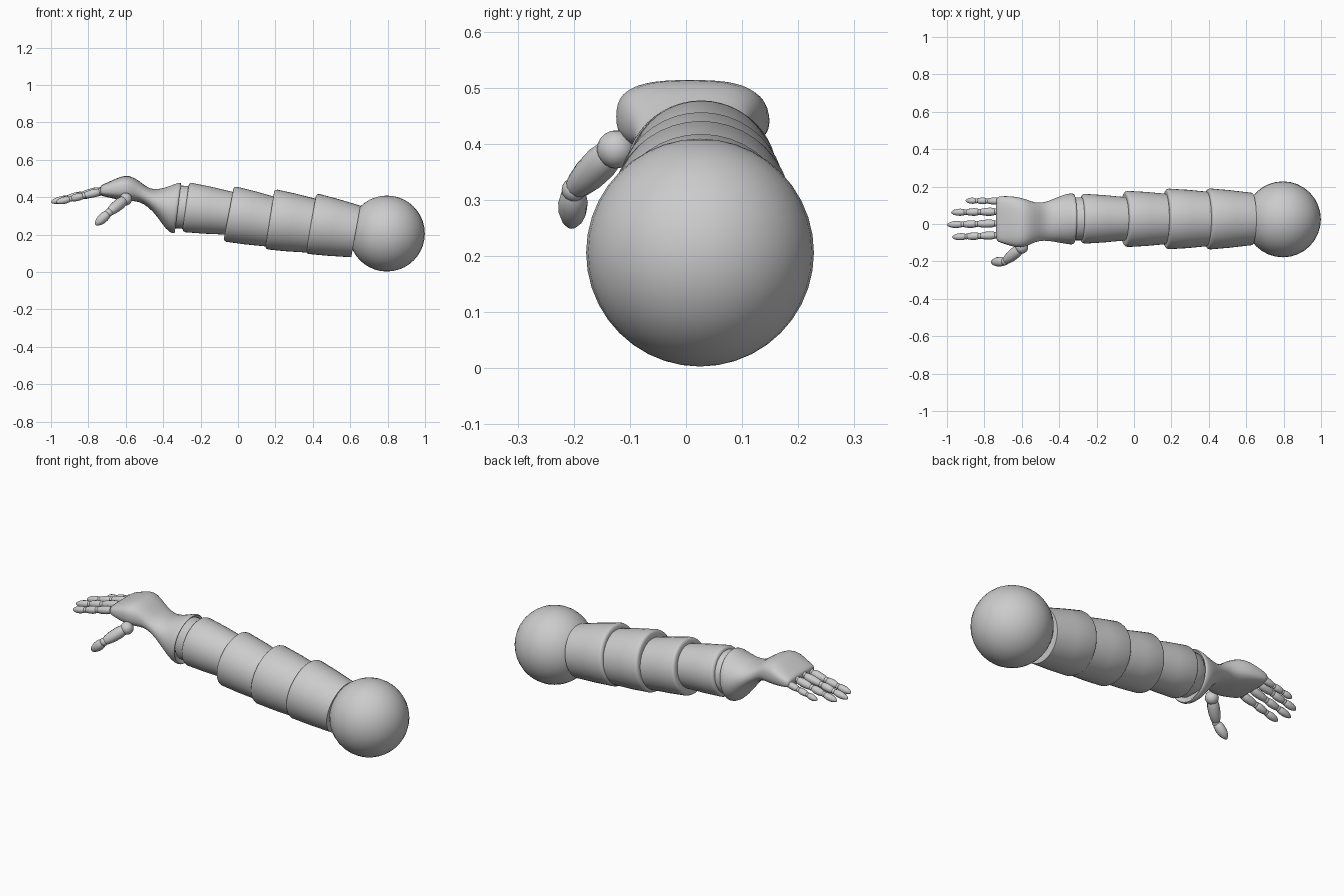
import bpy, bmesh, math
from mathutils import Vector

if "Cube" in bpy.data.objects:
    bpy.data.objects.remove(bpy.data.objects["Cube"])


def finish(name, bm, angle=40):
    bmesh.ops.recalc_face_normals(bm, faces=bm.faces)
    me = bpy.data.meshes.new(name)
    bm.to_mesh(me)
    bm.free()
    ob = bpy.data.objects.new(name, me)
    bpy.context.collection.objects.link(ob)
    bpy.ops.object.select_all(action='DESELECT')
    ob.select_set(True)
    bpy.context.view_layer.objects.active = ob
    bpy.ops.object.shade_smooth_by_angle(angle=math.radians(angle))
    return ob


def skin(bm, rings):
    """Bridge point rings into a closed, capped tube."""
    vs = [[bm.verts.new(p) for p in r] for r in rings]
    n = len(vs[0])
    for a, b in zip(vs, vs[1:]):
        for i in range(n):
            j = (i + 1) % n
            bm.faces.new((a[i], a[j], b[j], b[i]))
    bm.faces.new(vs[0])
    bm.faces.new(vs[-1])


def lathe(bm, a, b, profile, n=16):
    """Spin (fraction along a-b, radius) pairs around the a-b axis."""
    a, b = Vector(a), Vector(b)
    q = (b - a).to_track_quat('Z', 'Y')
    rings = []
    for t, r in profile:
        c = a.lerp(b, t)
        rings.append([c + q @ Vector((r * math.cos(k * math.tau / n),
                                      r * math.sin(k * math.tau / n), 0)) for k in range(n)])
    skin(bm, rings)


def ball(bm, c, r, u=16, v=10):
    made = bmesh.ops.create_uvsphere(bm, u_segments=u, v_segments=v, radius=r)
    bmesh.ops.translate(bm, vec=c, verts=made['verts'])


# shoulder ball
bm = bmesh.new()
ball(bm, (0.796, 0.025, 0.206), 0.203, 32, 20)
finish("shoulder_ball", bm)

# overlapping tapered sleeves: (right x, z, radius), (left x, z, radius), y
sleeves = [((0.63, 0.217, 0.140), (0.39, 0.260, 0.164), 0.027),
           ((0.40, 0.247, 0.145), (0.17, 0.283, 0.163), 0.027),
           ((0.18, 0.268, 0.134), (-0.05, 0.312, 0.151), 0.027),
           ((-0.04, 0.314, 0.115), (-0.28, 0.347, 0.134), 0.028)]
for i, ((x0, z0, r0), (x1, z1, r1), y) in enumerate(sleeves):
    bm = bmesh.new()
    lathe(bm, (x0, y, z0), (x1, y, z1),
          [(0, r0 - 0.02), (0, r0), (0.5, (r0 + r1) / 2 + 0.002), (0.93, r1 - 0.001),
           (0.97, r1 - 0.004), (0.993, r1 - 0.010), (1, r1 - 0.018), (1, r1 - 0.04)], 40)
    finish(f"arm_sleeve_{i + 1}", bm)

# wrist plug between the last sleeve and the cuff
bm = bmesh.new()
lathe(bm, (-0.26, 0.028, 0.344), (-0.37, 0.028, 0.352), [(0, 0.115), (0.6, 0.115), (1, 0.08)], 32)
finish("wrist_plug", bm)

# hand: top x, top z, bottom x, bottom z, y min, y max, squareness
sections = [(-0.37, 0.42, -0.40, 0.29, -0.05, 0.10, 2),
            (-0.315, 0.462, -0.342, 0.222, -0.09, 0.145, 2),
            (-0.300, 0.476, -0.334, 0.208, -0.105, 0.160, 2),
            (-0.312, 0.483, -0.350, 0.203, -0.113, 0.167, 2),
            (-0.36, 0.462, -0.385, 0.225, -0.106, 0.160, 2),
            (-0.43, 0.440, -0.43, 0.295, -0.095, 0.135, 2.1),
            (-0.48, 0.447, -0.48, 0.350, -0.088, 0.115, 2.3),
            (-0.53, 0.490, -0.53, 0.378, -0.095, 0.113, 2.5),
            (-0.58, 0.519, -0.58, 0.380, -0.125, 0.135, 2.7),
            (-0.63, 0.512, -0.63, 0.385, -0.128, 0.147, 2.9),
            (-0.69, 0.482, -0.69, 0.398, -0.108, 0.151, 3.2),
            (-0.73, 0.466, -0.73, 0.407, -0.095, 0.147, 3.4),
            (-0.738, 0.455, -0.738, 0.415, -0.085, 0.138, 3.4)]


def spow(v, e):
    return math.copysign(abs(v) ** (2 / e), v)


bm = bmesh.new()
rings = []
for xt, zt, xb, zb, y0, y1, e in sections:
    ring = []
    for k in range(24):
        a = k * math.tau / 24
        s = spow(math.sin(a), e) * 0.5 + 0.5
        ring.append((xb + (xt - xb) * s, (y0 + y1) / 2 + (y1 - y0) / 2 * spow(math.cos(a), e),
                     zb + (zt - zb) * s))
    rings.append(ring)
skin(bm, rings)
hand = finish("hand", bm, 60)
hand.modifiers.new("Smooth", 'SUBSURF').render_levels = 1

# fingers and thumb: tapered phalanges with small ball joints
BONE = [(0, 0.55), (0.12, 0.85), (0.35, 1), (0.65, 0.95), (0.88, 0.78), (1, 0.55)]
TIP = [(0, 0.55), (0.12, 0.85), (0.35, 1), (0.6, 0.95), (0.8, 0.72), (0.93, 0.42), (1, 0.1)]


def digit(name, points, radius, taper):
    bm = bmesh.new()
    r = radius
    for i, (a, b) in enumerate(zip(points, points[1:])):
        ball(bm, a, r * 0.82, 12, 8)
        shape = TIP if i == len(points) - 2 else BONE
        lathe(bm, a, b, [(t, f * r) for t, f in shape], 12)
        r *= taper
    finish(name, bm, 50)


for name, y0, y1, xs, z0 in (("index_finger", -0.060, -0.070, (-0.735, -0.825, -0.895, -0.973), 0.430),
                             ("middle_finger", 0.003, -0.004, (-0.735, -0.840, -0.915, -1.000), 0.437),
                             ("ring_finger", 0.066, 0.062, (-0.735, -0.825, -0.900, -0.978), 0.437),
                             ("little_finger", 0.122, 0.125, (-0.715, -0.785, -0.840, -0.900), 0.432)):
    pts = []
    for x in xs:
        t = (x - xs[0]) / (xs[-1] - xs[0])
        pts.append((x, y0 + (y1 - y0) * t, z0 + (x - xs[0]) * 0.24))
    digit(name, pts, 0.022 if name != "little_finger" else 0.019, 0.93)

bm = bmesh.new()
ball(bm, (-0.60, -0.125, 0.39), 0.034)
finish("thumb_base", bm)
digit("thumb", [(-0.60, -0.125, 0.392), (-0.69, -0.200, 0.318), (-0.762, -0.204, 0.252)], 0.031, 0.85)
